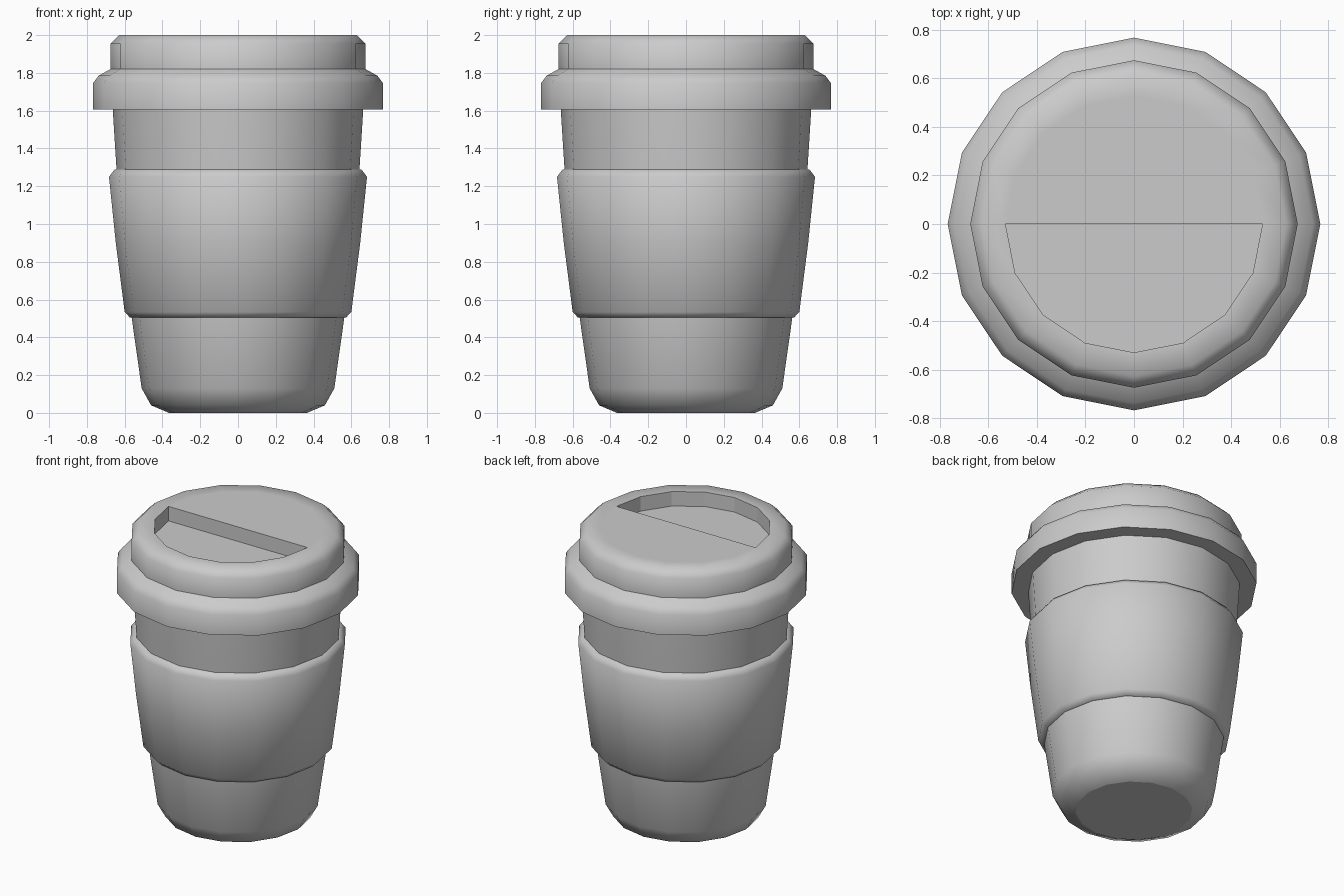
import bpy, bmesh, math

if "Cube" in bpy.data.objects:
    bpy.data.objects.remove(bpy.data.objects["Cube"])

SIDES = 16

mat = bpy.data.materials.new("light grey")
mat.diffuse_color = (0.6, 0.6, 0.6, 1)
mat.use_nodes = True
mat.node_tree.nodes["Principled BSDF"].inputs["Base Color"].default_value = mat.diffuse_color


def lathe(bm, profile, sharp=()):
    """Spin (radius, z) points, listed bottom to top, and return the vertex rings."""
    rings = []
    for r, z in profile:
        rings.append([bm.verts.new((r * math.cos(i * math.tau / SIDES),
                                    r * math.sin(i * math.tau / SIDES), z))
                      for i in range(SIDES)])
    for a, b in zip(rings, rings[1:]):
        for i in range(SIDES):
            j = (i + 1) % SIDES
            bm.faces.new((a[i], a[j], b[j], b[i]))
    for k in sharp:
        for i in range(SIDES):
            bm.edges.get((rings[k][i], rings[k][(i + 1) % SIDES])).smooth = False
    return rings


def finish(bm, name):
    for f in bm.faces:
        f.smooth = True
    bm.normal_update()
    me = bpy.data.meshes.new(name)
    bm.to_mesh(me)
    bm.free()
    me.materials.append(mat)
    ob = bpy.data.objects.new(name, me)
    bpy.context.collection.objects.link(ob)
    return ob


# Cup body with rounded foot
bm = bmesh.new()
rings = lathe(bm, [(0.365, 0), (0.46, 0.04), (0.51, 0.13), (0.563, 0.505),
                   (0.61, 0.9), (0.643, 1.287), (0.664, 1.62)], sharp=(0,))
bm.faces.new(rings[0][::-1])
finish(bm, "cup_body")

# Grip sleeve with chamfered edges
bm = bmesh.new()
lathe(bm, [(0.555, 0.503), (0.572, 0.505), (0.6, 0.534), (0.647, 0.9),
           (0.683, 1.25), (0.655, 1.287), (0.635, 1.29)])
finish(bm, "sleeve")

# Lid: overhanging rim, raised top
bm = bmesh.new()
rings = lathe(bm, [(0.65, 1.605), (0.768, 1.605), (0.768, 1.745), (0.738, 1.785),
                   (0.675, 1.82), (0.675, 1.955), (0.628, 2.0), (0.53, 2.0)],
              sharp=(1, 4))
top = rings[-1]
half = SIDES // 2
bm.faces.new(top[:half + 1])                      # solid back half

# Half-round drinking recess in the front of the lid
edge = top[half:] + [top[0]]
floor = [bm.verts.new((v.co.x, v.co.y, 1.9)) for v in edge]
recess = [bm.faces.new(floor)]
n = len(edge)
for i in range(n):
    j = (i + 1) % n
    recess.append(bm.faces.new((edge[i], edge[j], floor[j], floor[i])))
for f in recess:
    for e in f.edges:
        e.smooth = False
bmesh.ops.recalc_face_normals(bm, faces=bm.faces[:])
finish(bm, "lid")
